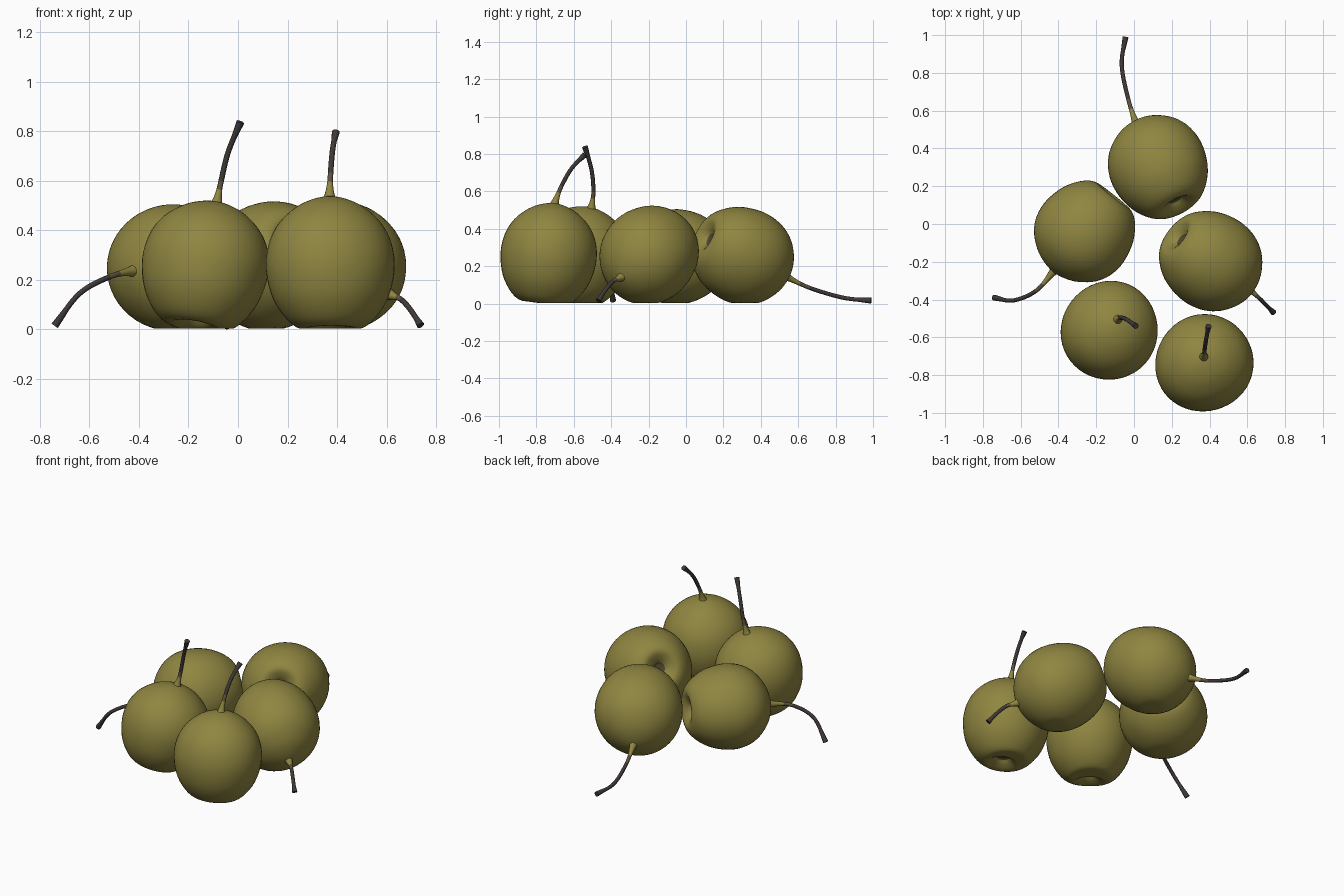
import bpy, bmesh, math
from mathutils import Vector

if "Cube" in bpy.data.objects:
    bpy.data.objects.remove(bpy.data.objects["Cube"])


def material(name, rgb):
    m = bpy.data.materials.new(name)
    m.use_nodes = True
    m.diffuse_color = (*rgb, 1)
    bsdf = m.node_tree.nodes["Principled BSDF"]
    bsdf.inputs["Base Color"].default_value = (*rgb, 1)
    bsdf.inputs["Roughness"].default_value = 0.7
    return m


SKIN = material("olive skin", (0.275, 0.235, 0.052))
RUSSET = material("russet brown", (0.11, 0.085, 0.05))
STEM = material("dark stem", (0.05, 0.041, 0.037))
CALYX = material("calyx brown", (0.075, 0.06, 0.028))


def smooth_path(points, steps):
    """Catmull-Rom samples through the points."""
    pts = [Vector(p) for p in points]
    pts = [2 * pts[0] - pts[1]] + pts + [2 * pts[-1] - pts[-2]]
    out = []
    for a, b, c, d in zip(pts, pts[1:], pts[2:], pts[3:]):
        for i in range(steps):
            t = i / steps
            out.append(0.5 * (2 * b + (c - a) * t + (2 * a - 5 * b + 4 * c - d) * t * t
                              + (3 * b - a - 3 * c + d) * t ** 3))
    return out + [pts[-2]]


def skin_rings(name, rings, mats, pick):
    """Bridge rings of points, cap both ends, colour each band by its index."""
    bm = bmesh.new()
    loops = [[bm.verts.new(p) for p in ring] for ring in rings]
    n = len(rings[0])
    for k, (lo, hi) in enumerate(zip(loops, loops[1:])):
        for i in range(n):
            j = (i + 1) % n
            bm.faces.new((lo[i], lo[j], hi[j], hi[i])).material_index = pick(k)
    bm.faces.new(loops[0][::-1]).material_index = pick(0)
    bm.faces.new(loops[-1]).material_index = pick(len(loops) - 2)
    bmesh.ops.recalc_face_normals(bm, faces=bm.faces)
    mesh = bpy.data.meshes.new(name)
    bm.to_mesh(mesh)
    bm.free()
    for m in mats:
        mesh.materials.append(m)
    ob = bpy.data.objects.new(name, mesh)
    bpy.context.collection.objects.link(ob)
    bpy.ops.object.select_all(action='DESELECT')
    ob.select_set(True)
    bpy.context.view_layer.objects.active = ob
    bpy.ops.object.shade_smooth_by_angle(angle=math.radians(50))
    return ob


# Fruit half-section: radius, height along the core, from calyx dimple to crown
PROFILE = [(0.002, -0.2), (0.03, -0.203), (0.06, -0.228), (0.11, -0.247), (0.17, -0.213),
           (0.23, -0.125), (0.258, -0.01), (0.248, 0.09), (0.208, 0.17), (0.14, 0.232),
           (0.07, 0.265), (0.002, 0.28)]


def fruit_body(name, centre, axis, stretch, phase):
    turn = Vector((0, 0, 1)).rotation_difference(axis)
    rings = []
    for r, h in smooth_path(PROFILE, 4):
        h *= stretch if h > 0 else 1
        ring = []
        for i in range(48):
            a = math.tau * i / 48
            rr = r * (1 + 0.012 * math.cos(2 * a + phase) + 0.008 * math.cos(3 * a - phase))
            p = centre + turn @ Vector((rr * math.cos(a), rr * math.sin(a), h))
            p.z = max(p.z, 0.003)  # resting flat
            ring.append(p)
        rings.append(ring)
    skin_rings(name, rings, [SKIN, CALYX], lambda k: 1 if k < 5 else 0)


def fruit_stem(name, centre, axis, neck, points):
    """Fleshy neck narrowing into a woody stem with a knob at its tip."""
    path = smooth_path([neck - axis * 0.05, neck] + points, 8)
    last = len(path) - 1
    turn = Vector((0, 0, 1)).rotation_difference(axis)
    rings, heading = [], axis
    for k, p in enumerate(path):
        new = (path[min(k + 1, last)] - path[max(k - 1, 0)]).normalized()
        turn = heading.rotation_difference(new) @ turn
        heading = new
        r = 0.011 + 0.042 * max(0, 1 - k / 14) ** 1.6 + 0.005 * max(0, k - last + 4) / 4
        rings.append([p + turn @ Vector((r * math.cos(a), r * math.sin(a), 0))
                      for a in (math.tau * i / 12 for i in range(12))])
    skin_rings(name, rings, [SKIN, RUSSET, STEM],
               lambda k: 0 if k < 13 else 1 if k < 16 else 2)


# Name, fruit centre, neck position, stem points out to the tip
PEARS = [
    ("back_pear", (0.13, 0.30, 0.26), (0.01, 0.535, 0.145),
     [(-0.03, 0.66, 0.085), (-0.065, 0.84, 0.032), (-0.045, 0.99, 0.016)]),
    ("right_pear", (-0.262, -0.045, 0.25), (-0.43, -0.255, 0.235),
     [(-0.52, -0.355, 0.212), (-0.64, -0.405, 0.145), (-0.74, -0.39, 0.016)]),
    ("left_pear", (0.405, -0.195, 0.262), (0.615, -0.35, 0.14),
     [(0.66, -0.39, 0.12), (0.70, -0.43, 0.075), (0.738, -0.468, 0.016)]),
    ("front_right_pear", (-0.132, -0.566, 0.25), (-0.085, -0.505, 0.515),
     [(-0.068, -0.495, 0.6), (-0.04, -0.505, 0.715), (0.01, -0.54, 0.838)]),
    ("front_left_pear", (0.372, -0.738, 0.247), (0.37, -0.70, 0.54),
     [(0.374, -0.665, 0.63), (0.382, -0.61, 0.725), (0.395, -0.54, 0.797)]),
]
for i, (name, centre, neck, points) in enumerate(PEARS):
    centre, neck = Vector(centre), Vector(neck)
    axis = (neck - centre).normalized()
    fruit_body(name + "_body", centre, axis, (neck - centre).length / 0.28, i * 1.3)
    fruit_stem(name + "_stem", centre, axis, neck, [Vector(p) for p in points])
